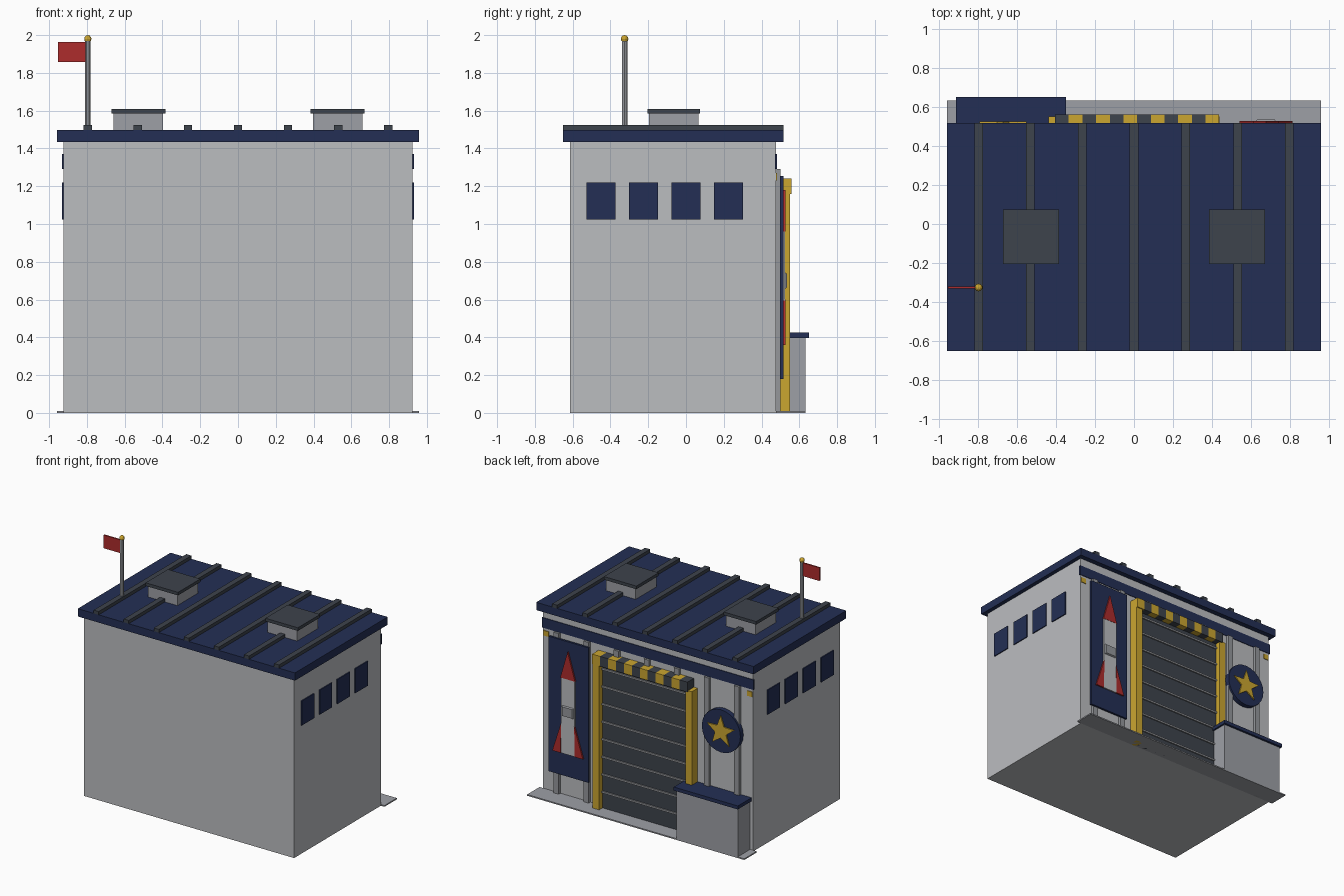
import bpy, bmesh, math
from mathutils import Vector

old = bpy.data.objects.get("Cube")
if old:
    bpy.data.objects.remove(old, do_unlink=True)


def material(name, r, g, b):
    m = bpy.data.materials.new(name)
    m.use_nodes = True
    m.diffuse_color = (r, g, b, 1)
    m.node_tree.nodes["Principled BSDF"].inputs["Base Color"].default_value = (r, g, b, 1)
    return m


WALL = material("pale grey wall", .5, .51, .53)
CONCRETE = material("concrete grey", .34, .35, .38)
METAL = material("metal grey", .3, .31, .33)
NAVY = material("navy blue", .017, .028, .09)
DARK = material("charcoal", .047, .056, .072)
YELLOW = material("warning yellow", .6, .38, .03)
RED = material("signal red", .42, .025, .025)


def finish(name, bm, mat):
    bmesh.ops.recalc_face_normals(bm, faces=bm.faces)
    mesh = bpy.data.meshes.new(name)
    bm.to_mesh(mesh)
    bm.free()
    mesh.materials.append(mat)
    ob = bpy.data.objects.new(name, mesh)
    bpy.context.collection.objects.link(ob)
    return ob


def box(name, mat, xs, ys, zs):
    """Box given by its extents along each axis."""
    bm = bmesh.new()
    bmesh.ops.create_cube(bm, size=1)
    for v in bm.verts:
        v.co = Vector([(s[0] + s[1]) / 2 + c * (s[1] - s[0])
                       for s, c in zip((xs, ys, zs), v.co)])
    return finish(name, bm, mat)


def plate(name, mat, points, ys):
    """Outline in x and z, extruded along y."""
    bm = bmesh.new()
    face = bm.faces.new([bm.verts.new((x, ys[0], z)) for x, z in points])
    new = bmesh.ops.extrude_face_region(bm, geom=[face])["geom"]
    bmesh.ops.translate(bm, vec=(0, ys[1] - ys[0], 0),
                        verts=[g for g in new if isinstance(g, bmesh.types.BMVert)])
    return finish(name, bm, mat)


def ring(cx, cz, radii, count):
    """Points round a centre, the radii taken in turn, starting at the top."""
    return [(cx + radii[i % len(radii)] * math.sin(i * math.tau / count),
             cz + radii[i % len(radii)] * math.cos(i * math.tau / count))
            for i in range(count)]


def smooth(ob):
    bpy.ops.object.select_all(action='DESELECT')
    ob.select_set(True)
    bpy.context.view_layer.objects.active = ob
    bpy.ops.object.shade_smooth_by_angle()


BACK = .477
RIB_X = [i * .265 for i in range(-3, 4)]

# Building shell
box("building_body", WALL, (-.925, .925), (-.615, BACK), (0, 1.44))
box("roof_slab", NAVY, (-.957, .957), (-.65, .517), (1.435, 1.497))
box("apron", CONCRETE, (-.957, .957), (BACK, .633), (0, .01))

# Roof seams and wall ribs share the same spacing
for x in RIB_X:
    box("roof_seam", DARK, (x - .022, x + .022), (-.65, .517), (1.495, 1.523))
    box("wall_rib", METAL, (x - .022, x + .022), (BACK, .5), (0, 1.29))

# Bands under the eaves and small corner markers
box("eaves_band", NAVY, (-.933, .933), (.47, .482), (1.29, 1.37))
for s in (-1, 1):
    box("corner_marker", YELLOW, sorted((s * .875, s * .92)), (.47, .483), (1.23, 1.27))

# Side windows
for s in (-1, 1):
    for i in range(4):
        y = -.45 + i * .225
        box("side_window", NAVY, sorted((s * .92, s * .933)),
            (y - .078, y + .078), (1.025, 1.22))

# Roof vents
for s in (-1, 1):
    x = s * .528
    box("vent_base", CONCRETE, (x - .13, x + .13), (-.195, .065), (1.49, 1.588))
    box("vent_cap", DARK, (x - .143, x + .143), (-.205, .075), (1.585, 1.61))

# Flag, pole and finial
PX, PY = -.795, -.325
bm = bmesh.new()
bmesh.ops.create_cone(bm, cap_ends=True, segments=12, radius1=.015, radius2=.015, depth=.48)
bmesh.ops.translate(bm, vec=(PX, PY, 1.735), verts=bm.verts)
smooth(finish("flag_pole", bm, METAL))
bm = bmesh.new()
bmesh.ops.create_uvsphere(bm, u_segments=10, v_segments=6, radius=.02)
bmesh.ops.translate(bm, vec=(PX, PY, 1.98), verts=bm.verts)
finish("pole_finial", bm, YELLOW)
box("flag", RED, (-.952, PX - .01), (PY - .006, PY + .006), (1.858, 1.963))

# Roller door with slat lines
box("roller_door", DARK, (-.385, .385), (BACK, .508), (0, 1.18))
for i in range(1, 9):
    z = i * .14
    box("door_slat", METAL, (-.385, .385), (.5, .518), (z - .007, z + .007))

# Door posts and striped lintel
for s in (-1, 1):
    box("door_post", YELLOW, sorted((s * .38, s * .437)), (BACK, .551), (0, 1.17))
STEP = .07
for i in range(12):
    x = -.404 + i * STEP
    box("lintel_stripe", YELLOW if i % 2 else DARK, (x, x + STEP), (BACK, .559), (1.16, 1.24))

# Rocket mural panel
RX = .675
box("mural_panel", NAVY, (RX - .175, RX + .175), (.498, .515), (.18, 1.255))
box("rocket_body", WALL, (RX - .06, RX + .06), (.512, .525), (.36, .965))
plate("rocket_nose", RED, [(RX - .065, .96), (RX + .065, .96), (RX, 1.18)], (.512, .527))
for s in (-1, 1):
    plate("rocket_fin", RED, [(RX + s * .058, .6), (RX + s * .135, .36), (RX + s * .062, .36)],
          (.512, .527))
hatch = box("rocket_hatch", METAL, (RX - .055, RX + .055), (.52, .536), (.655, .745))
for v in hatch.data.vertices:
    if v.co.y > .53:
        v.co.x = RX + (v.co.x - RX) * .8
        v.co.z = .7 + (v.co.z - .7) * .8

# Star badge
BX, BZ = -.67, .905
smooth(plate("badge_disc", NAVY, ring(BX, BZ, [.17], 24), (BACK, .515)))
plate("badge_star", YELLOW, ring(BX, BZ, [.126, .052], 10), (.513, .524))

# Guard counter beside the door
box("counter_base", CONCRETE, (-.9, -.36), (BACK, .633), (0, .4))
box("counter_top", NAVY, (-.912, -.347), (BACK, .65), (.397, .425))
